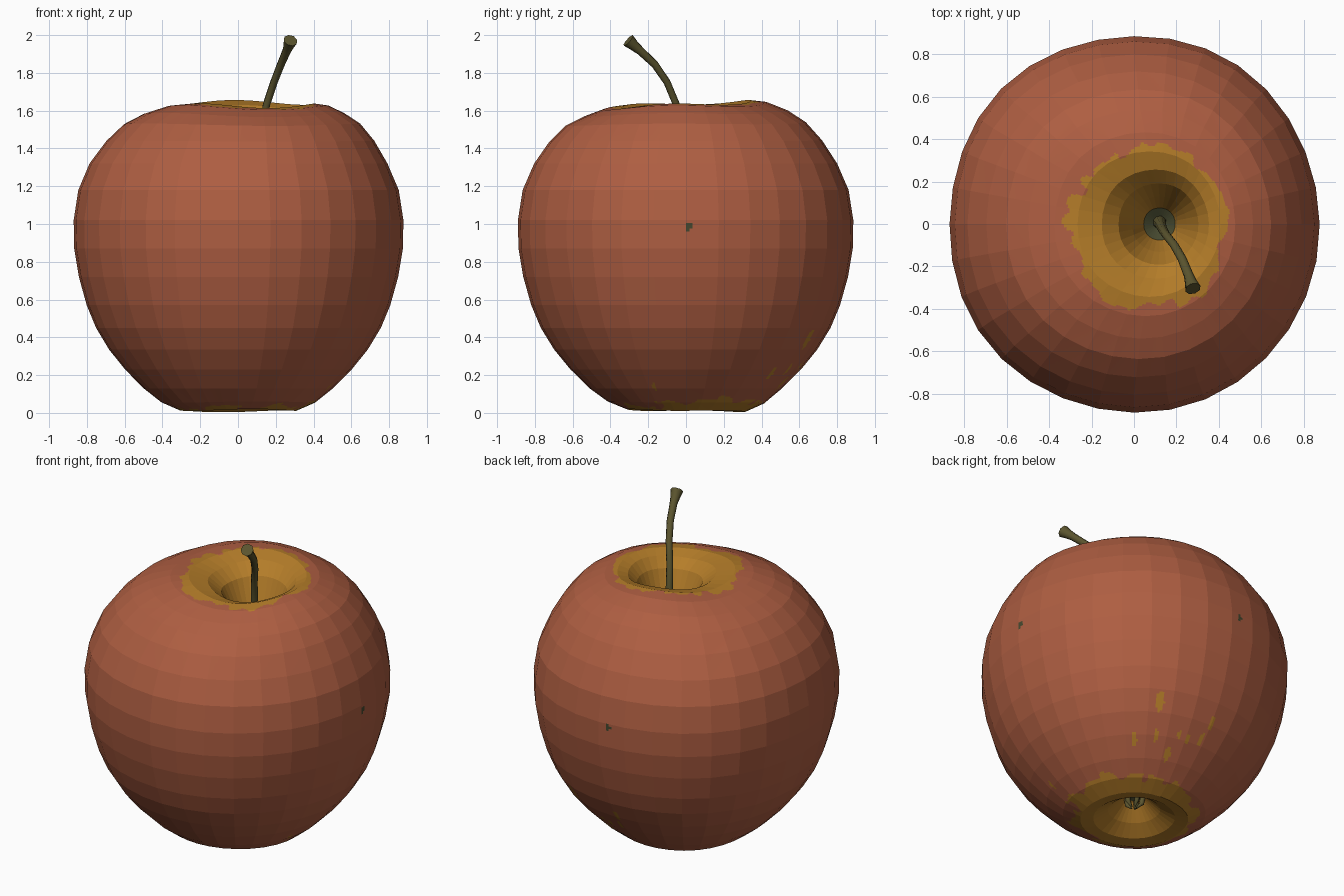
import bpy, bmesh, math
from mathutils import Vector, noise

if "Cube" in bpy.data.objects:
    bpy.data.objects.remove(bpy.data.objects["Cube"])


def material(name, rgb):
    m = bpy.data.materials.new(name)
    m.diffuse_color = (*rgb, 1)
    m.use_nodes = True
    m.node_tree.nodes["Principled BSDF"].inputs["Base Color"].default_value = m.diffuse_color
    return m


RED = material("red skin", (0.425, 0.112, 0.054))
YELLOW = material("yellow skin", (0.46, 0.205, 0.022))
GREEN = material("dark green", (0.06, 0.065, 0.028))
STEM = material("stem olive", (0.105, 0.09, 0.028))

SEG, SUB = 32, 10

# Apple profile from stem pit to calyx pit: radius, height, centre x, rim weight
PROFILE = [
    (0.0, 1.21, .12, 0), (.075, 1.26, .12, 0), (.13, 1.41, .12, 0),
    (.19, 1.55, .115, .4), (.255, 1.61, .10, .9), (.34, 1.635, .07, 1),
    (.43, 1.625, .05, 1), (.535, 1.585, .03, .9), (.63, 1.53, .02, .5),
    (.715, 1.44, .01, .2), (.795, 1.32, 0, 0), (.855, 1.18, 0, 0),
    (.88, 1.02, 0, 0), (.877, .87, 0, 0), (.852, .72, 0, 0),
    (.81, .57, 0, 0), (.76, .45, 0, 0), (.69, .335, 0, 0),
    (.605, .23, 0, 0), (.505, .13, 0, 0), (.41, .055, 0, -.3),
    (.31, .012, 0, -.4), (.235, .022, 0, 0), (.15, .075, 0, 0),
    (.06, .16, 0, 0), (0.0, .18, 0, 0)]


def coarse(i, j):
    r, z, cx, w = PROFILE[i]
    a = 2 * math.pi * (j % SEG) / SEG
    lobes = .009 * math.cos(3 * (a - math.radians(225)))
    tilt = .012 * math.sin(a) - .004 * math.cos(a)
    wob = 1 + .004 * math.cos(5 * a + .6) + .006 * (1 - math.cos(4 * a))
    return Vector((cx + r * wob * math.cos(a) * .992,
                   r * wob * math.sin(a) * 1.009, z + w * (lobes + tilt)))


# Yellow freckles: azimuth in degrees, height, size
FRECKLES = [(62, .39, .05), (90, .35, .035), (50, .21, .035), (62, .23, .03),
            (75, .25, .025), (71, .16, .035), (80, .24, .022), (88, .26, .03),
            (-19, .14, .022)]
# Dark specks: azimuth in degrees, height
SPECKS = [(1, .985), (94, 1.0)]


def on_spot(c, az, z, wide, high):
    d = math.atan2(c.y, c.x) - math.radians(az)
    side = math.hypot(c.x, c.y) * math.sin(d)
    return math.cos(d) > 0 and (side / wide) ** 2 + ((c.z - z) / high) ** 2 < 1


def skin(c):
    """Material index for a point of the skin."""
    rag = .075 * noise.noise(c * 6) + .05 * noise.noise(c * 17)
    flat = math.hypot(c.x, c.y)
    if c.z > 1.1:
        if math.hypot(c.x - .12, c.y) < .076:
            return 2
        if math.hypot(c.x - .07, c.y + .02) < .375 + rag:
            return 1
    elif c.z < .6:
        if flat < .05:
            return 2
        if math.hypot(c.x - .03, c.y - .03) < .37 + rag:
            return 1
        if any(on_spot(c, az, z, s * .5, s) for az, z, s in FRECKLES):
            return 1
    elif any(on_spot(c, az, z, .016, .022) for az, z in SPECKS):
        return 2
    return 0


# Apple body: flat facets, each split finely so colour borders can be ragged
bm = bmesh.new()
rows = (len(PROFILE) - 1) * SUB
grid = []
for u in range(rows + 1):
    i = min(u // SUB, len(PROFILE) - 2)
    s = u / SUB - i
    ring = []
    for v in range(SEG * SUB):
        j, t = v // SUB, (v % SUB) / SUB
        top = coarse(i, j).lerp(coarse(i, j + 1), t)
        low = coarse(i + 1, j).lerp(coarse(i + 1, j + 1), t)
        ring.append(bm.verts.new(top.lerp(low, s)))
    grid.append(ring)
n = SEG * SUB
for u in range(rows):
    for v in range(n):
        w = (v + 1) % n
        f = bm.faces.new((grid[u][v], grid[u + 1][v], grid[u + 1][w], grid[u][w]))
        f.material_index = skin(f.calc_center_median())
bmesh.ops.remove_doubles(bm, verts=bm.verts, dist=1e-5)
me = bpy.data.meshes.new("apple_body")
bm.to_mesh(me)
bm.free()
for m in (RED, YELLOW, GREEN):
    me.materials.append(m)
bpy.context.collection.objects.link(bpy.data.objects.new("apple_body", me))


def tube(name, pts, mat):
    """Round tube through (x, y, z, radius) points."""
    cu = bpy.data.curves.new(name, 'CURVE')
    cu.dimensions = '3D'
    cu.bevel_depth = 1
    cu.bevel_resolution = 2
    cu.use_fill_caps = True
    sp = cu.splines.new('POLY')
    sp.points.add(len(pts) - 1)
    for p, (x, y, z, r) in zip(sp.points, pts):
        p.co = (x, y, z, 1)
        p.radius = r
    cu.materials.append(mat)
    ob = bpy.data.objects.new(name, cu)
    bpy.context.collection.objects.link(ob)
    bpy.ops.object.select_all(action='DESELECT')
    ob.select_set(True)
    bpy.context.view_layer.objects.active = ob
    bpy.ops.object.convert(target='MESH')


# Stem, bending to the front right and flaring at the tip
tube("stem", [(.12, .01, 1.20, .034), (.125, 0, 1.32, .026), (.135, -.025, 1.48, .022),
              (.15, -.05, 1.63, .020), (.19, -.10, 1.75, .020), (.227, -.165, 1.845, .021),
              (.257, -.24, 1.915, .023), (.268, -.275, 1.945, .029),
              (.278, -.305, 1.972, .038)], STEM)

# Dried calyx leaves in the bottom pit
for k in range(5):
    a = 2 * math.pi * k / 5
    x, y = math.cos(a), math.sin(a)
    tube("calyx_leaf_%d" % (k + 1),
         [(.05 * x, .05 * y, .16, .016), (.045 * x, .045 * y, .12, .014),
          (.015 * x, .015 * y, .09, .004)], STEM)
